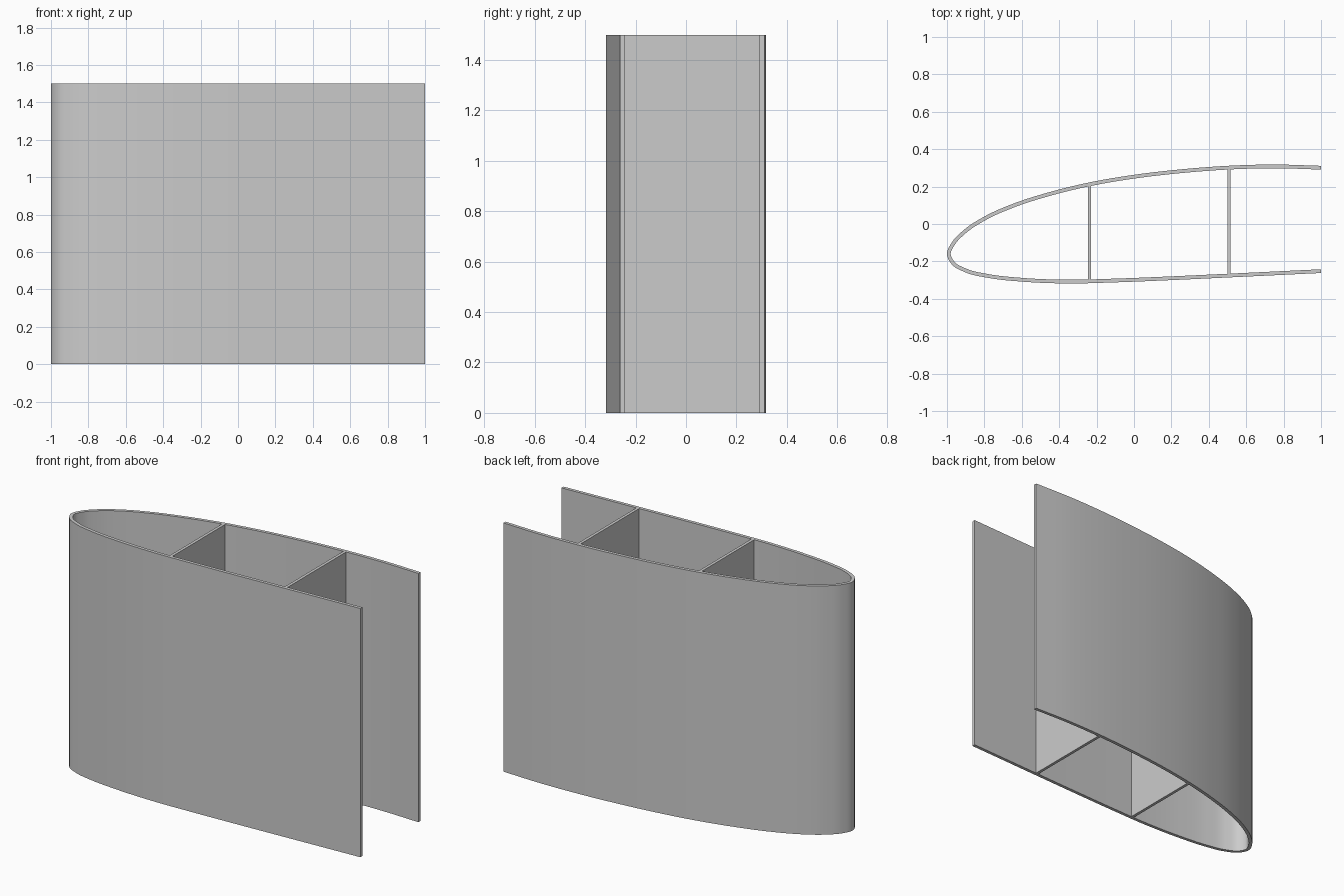
import bpy
import bmesh
from mathutils import Vector
from mathutils.geometry import interpolate_bezier

HEIGHT = 1.5
SKIN = 0.02
STEPS = 8

cube = bpy.data.objects.get("Cube")
if cube:
    bpy.data.objects.remove(cube, do_unlink=True)

grey = bpy.data.materials.new("plain grey")
grey.use_nodes = True
colour = (0.6, 0.6, 0.6, 1)
grey.diffuse_color = colour
grey.node_tree.nodes["Principled BSDF"].inputs["Base Color"].default_value = colour

# Outer outline, from the upper trailing end round the nose to the lower one
outline = [Vector(p) for p in (
    (1, 0.311), (0.75, 0.318), (0.5, 0.311), (0.25, 0.292), (0, 0.263),
    (-0.24, 0.222), (-0.45, 0.171), (-0.65, 0.107), (-0.8, 0.04),
    (-0.91, -0.032), (-0.975, -0.1), (-1, -0.16), (-0.975, -0.215),
    (-0.9, -0.259), (-0.78, -0.288), (-0.6, -0.308), (-0.35, -0.318),
    (-0.1, -0.312), (0.2, -0.3), (0.5, -0.286), (1, -0.262))]


def tangents(points):
    last = len(points) - 1
    result = []
    for i, p in enumerate(points):
        a, b = points[max(i - 1, 0)], points[min(i + 1, last)]
        if i in (0, last):
            result.append((b - a).normalized())
        else:
            # Weight the chords by the opposite length
            before, after = p - a, b - p
            mix = before / before.length_squared + after / after.length_squared
            result.append(mix.normalized())
    return result


def smooth_path(points):
    dirs = tangents(points)
    path = [points[0]]
    for i in range(len(points) - 1):
        a, b = points[i], points[i + 1]
        reach = (b - a).length / 3
        part = interpolate_bezier(a, a + dirs[i] * reach,
                                  b - dirs[i + 1] * reach, b, STEPS + 1)
        path += [Vector(v[:2]) for v in part[1:]]
    return path


def extrude_strip(name, outer, inner):
    # Raise a band between two matching paths into a solid wall
    bm = bmesh.new()
    rows = [[bm.verts.new((p.x, p.y, z)) for p in path]
            for path, z in ((outer, 0), (inner, 0), (inner, HEIGHT), (outer, HEIGHT))]
    for r in range(4):
        a, b = rows[r], rows[(r + 1) % 4]
        for i in range(len(outer) - 1):
            bm.faces.new((a[i], a[i + 1], b[i + 1], b[i]))
    for end in (0, -1):
        bm.faces.new([row[end] for row in rows])
    bmesh.ops.recalc_face_normals(bm, faces=bm.faces)
    mesh = bpy.data.meshes.new(name)
    bm.to_mesh(mesh)
    bm.free()
    mesh.materials.append(grey)
    obj = bpy.data.objects.new(name, mesh)
    bpy.context.collection.objects.link(obj)
    return obj


# Hollow skin, open at the trailing end
outer = smooth_path(outline)
inner = [p + Vector((-t.y, t.x)) * SKIN for p, t in zip(outer, tangents(outer))]
inner[0].x = inner[-1].x = 1
skin = extrude_strip("wing_skin", outer, inner)
bpy.ops.object.select_all(action="DESELECT")
skin.select_set(True)
bpy.context.view_layer.objects.active = skin
bpy.ops.object.shade_smooth_by_angle()


def height_at(path, x):
    # Both crossings of the path at x, upper one first
    found = []
    for a, b in zip(path, path[1:]):
        if (a.x - x) * (b.x - x) <= 0 and a.x != b.x:
            found.append(a.y + (b.y - a.y) * (x - a.x) / (b.x - a.x))
    return max(found), min(found)


# Two upright spars between the skins
for name, x in (("front_spar", -0.238), ("rear_spar", 0.508)):
    sides = []
    for edge in (x - 0.009, x + 0.009):
        top, bottom = height_at(inner, edge)
        sides.append([Vector((edge, top + 0.001)), Vector((edge, bottom - 0.001))])
    extrude_strip(name, *sides)
